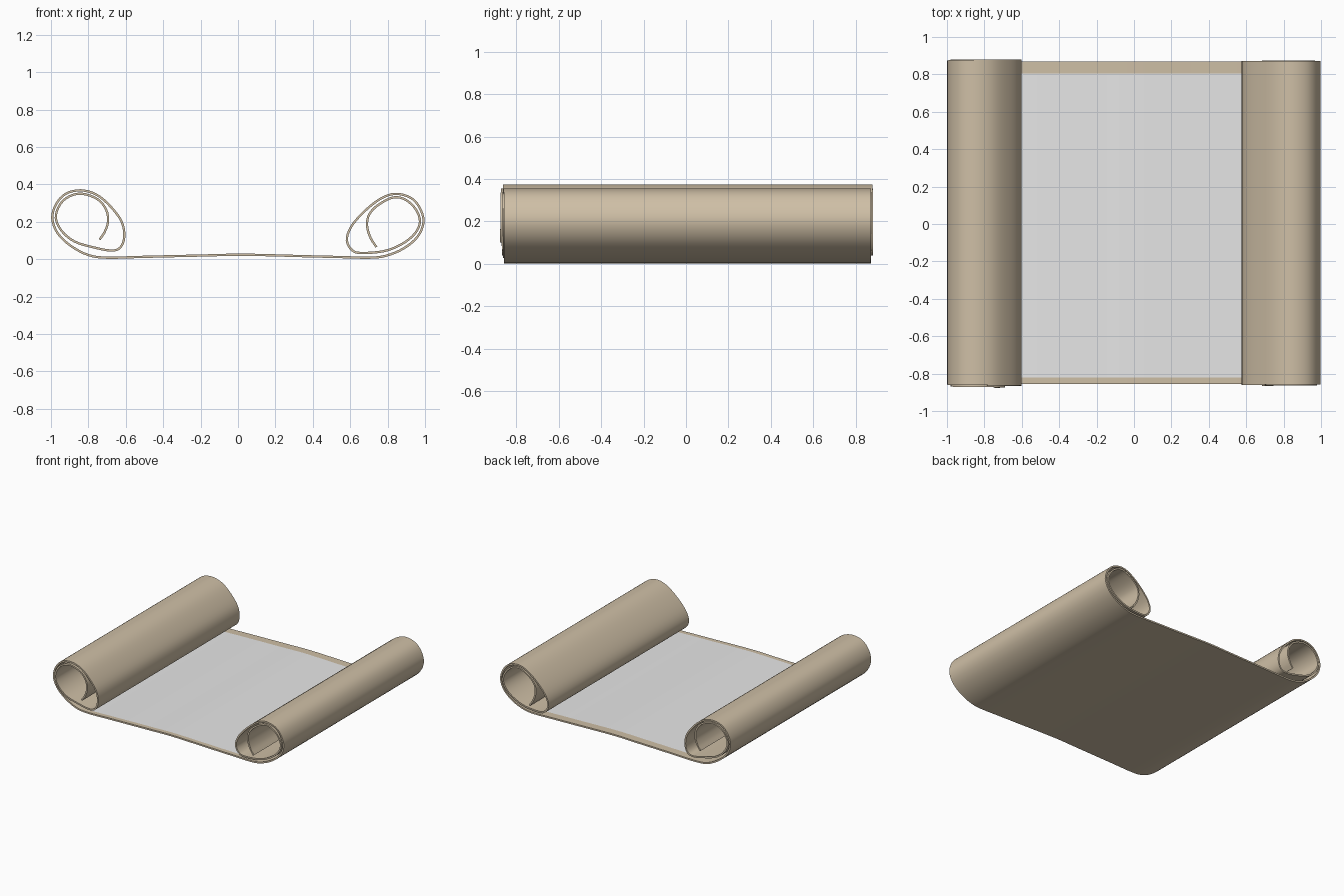
import bpy, bmesh
from mathutils import Vector

if "Cube" in bpy.data.objects:
    bpy.data.objects.remove(bpy.data.objects["Cube"])

HALF = 0.006          # half the sheet thickness
WRITE_X = 0.70        # the writing panel runs between +-this x on the flat part


def material(name, rgb):
    m = bpy.data.materials.new(name)
    m.diffuse_color = (*rgb, 1)
    m.use_nodes = True
    m.node_tree.nodes["Principled BSDF"].inputs["Base Color"].default_value = m.diffuse_color
    return m


# centre line of the sheet in (x, z): each roll runs from the flat to its inner end
left_roll = [(-.70, .008), (-.80, .022), (-.895, .072), (-.965, .14), (-.993, .22),
             (-.972, .295), (-.92, .35), (-.84, .368), (-.755, .344), (-.68, .28),
             (-.622, .20), (-.608, .12), (-.63, .062), (-.68, .046), (-.78, .065),
             (-.875, .095), (-.942, .15), (-.974, .22), (-.953, .29), (-.905, .334),
             (-.835, .35), (-.75, .32), (-.704, .262), (-.695, .20), (-.713, .145),
             (-.74, .105)]
right_roll = [(.70, .008), (.79, .018), (.885, .057), (.96, .12), (.992, .20),
              (.970, .278), (.92, .33), (.84, .349), (.76, .322), (.67, .25),
              (.603, .17), (.582, .10), (.61, .048), (.66, .033), (.78, .043),
              (.875, .08), (.944, .135), (.973, .20), (.95, .267), (.895, .318),
              (.83, .330), (.75, .29), (.702, .24), (.69, .18), (.708, .115),
              (.74, .065)]
flat = [(-.52, .012), (-.35, .016), (-.17, .020), (0, .024), (.17, .021),
        (.35, .016), (.52, .012)]
keys = [Vector(p) for p in left_roll[::-1] + flat + right_roll]


def smooth_path(pts, steps):
    """Catmull-Rom curve through the points."""
    out = []
    for i in range(len(pts) - 1):
        b, c = pts[i], pts[i + 1]
        a = pts[i - 1] if i else b * 2 - c
        d = pts[i + 2] if i + 2 < len(pts) else c * 2 - b
        for s in range(steps):
            t = s / steps
            out.append(0.5 * (2 * b + (c - a) * t + (2 * a - 5 * b + 4 * c - d) * t**2
                              + (3 * b - a - 3 * c + d) * t**3))
    return out + [pts[-1]]


STEPS = 4
path = smooth_path(keys, STEPS)
n = len(path)
flat_from = (len(left_roll) - 1) * STEPS
flat_to = n - 1 - (len(right_roll) - 1) * STEPS

# parchment sheet: rows across the path, split in y at the margins of the panel
bm = bmesh.new()
rows = []
for i, p in enumerate(path):
    tan = (path[min(i + 1, n - 1)] - path[max(i - 1, 0)]).normalized()
    nrm = Vector((-tan.y, tan.x))
    wind = max(0, flat_from - i) / flat_from           # left roll slides a little outward
    wind_r = max(0, i - flat_to) / flat_from
    y0 = -0.856 - 0.020 * wind - 0.010 * wind_r
    y1 = 0.870 + 0.010 * min(1, wind * 3) + 0.004 * wind_r
    row = []
    for side in (1, -1):
        q = p + nrm * HALF * side
        row.append([bm.verts.new((q.x, y, q.y)) for y in (y0, -0.82, 0.805, y1)])
    rows.append(row)

for i in range(n - 1):
    (ta, ba), (tb, bb) = rows[i], rows[i + 1]
    for k in range(3):
        f = bm.faces.new((ta[k], tb[k], tb[k + 1], ta[k + 1]))
        # pale panel on the upper side of the flat part
        f.material_index = int(k == 1 and flat_from <= i < flat_to)
        bm.faces.new((ba[k], ba[k + 1], bb[k + 1], bb[k]))
    bm.faces.new((ta[0], ba[0], bb[0], tb[0]))
    bm.faces.new((ta[3], tb[3], bb[3], ba[3]))
for top, bot in (rows[0], rows[-1]):
    for k in range(3):
        bm.faces.new((top[k], top[k + 1], bot[k + 1], bot[k]))
bmesh.ops.recalc_face_normals(bm, faces=bm.faces)

mesh = bpy.data.meshes.new("parchment_scroll")
bm.to_mesh(mesh)
bm.free()
mesh.materials.append(material("parchment tan", (0.62, 0.52, 0.38)))
mesh.materials.append(material("pale panel", (0.80, 0.80, 0.80)))
scroll = bpy.data.objects.new("parchment_scroll", mesh)
bpy.context.collection.objects.link(scroll)

bpy.context.view_layer.objects.active = scroll
scroll.select_set(True)
bpy.ops.object.shade_smooth_by_angle(angle=0.7)
